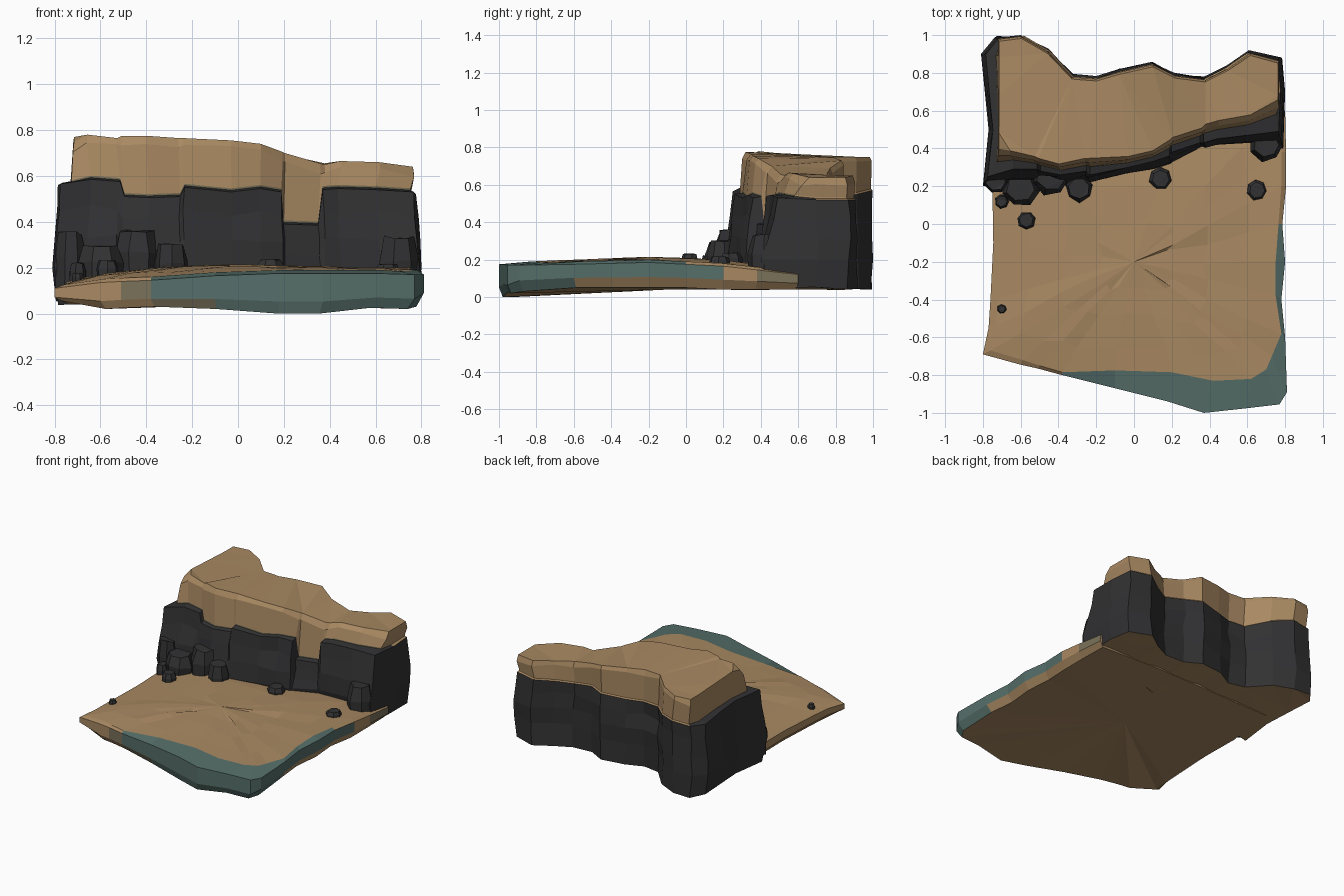
import bpy, bmesh, math, random
from mathutils import Vector

random.seed(4)


def material(name, rgb):
    m = bpy.data.materials.new(name)
    m.diffuse_color = (*rgb, 1)
    return m


MATS = [material("sand", (0.395, 0.25, 0.122)),
        material("dark_rock", (0.031, 0.031, 0.033)),
        material("teal_water_edge", (0.091, 0.156, 0.141)),
        material("olive_wet_sand", (0.19, 0.165, 0.10))]
SAND, ROCK, TEAL, OLIVE = range(4)


def jit(a):
    return random.uniform(-a, a)


def finish(name, bm):
    bmesh.ops.triangulate(bm, faces=[f for f in bm.faces if len(f.verts) > 4])
    bmesh.ops.recalc_face_normals(bm, faces=bm.faces)
    me = bpy.data.meshes.new(name)
    bm.to_mesh(me)
    bm.free()
    for m in MATS:
        me.materials.append(m)
    ob = bpy.data.objects.new(name, me)
    bpy.context.collection.objects.link(ob)
    return ob


def ring(bm, pts):
    return [bm.verts.new(p) for p in pts]


def bridge(bm, a, b, colour):
    """Join two rings; colour is an index or a function of the face index."""
    n = len(a)
    for i in range(n):
        j = (i + 1) % n
        f = bm.faces.new((a[i], a[j], b[j], b[i]))
        f.material_index = colour(i) if callable(colour) else colour


def fan(bm, a, centre, colour):
    c = bm.verts.new(centre)
    for i in range(len(a)):
        bm.faces.new((a[i], a[(i + 1) % len(a)], c)).material_index = colour


# Beach slab outline: x, y, top z, bottom z, then x, y of the sand border
SLAB = [
    (-0.80, -0.69, 0.11, 0.055, -0.76, -0.67), (-0.60, -0.745, 0.135, 0.02, -0.59, -0.72),
    (-0.51, -0.765, 0.14, 0.025, -0.50, -0.75),
    (-0.38, -0.80, 0.145, 0.03, -0.38, -0.785), (-0.10, -0.87, 0.165, 0.02, -0.10, -0.775),
    (0.18, -0.94, 0.175, 0.0, 0.20, -0.785), (0.37, -1.0, 0.175, 0.0, 0.42, -0.83),
    (0.60, -0.975, 0.175, 0.025, 0.62, -0.82), (0.77, -0.955, 0.17, 0.02, 0.70, -0.77),
    (0.81, -0.89, 0.17, 0.03, 0.73, -0.70), (0.80, -0.60, 0.175, 0.05, 0.78, -0.58),
    (0.78, -0.40, 0.18, 0.05, 0.75, -0.38), (0.80, -0.20, 0.185, 0.05, 0.75, -0.20),
    (0.785, 0.0, 0.175, 0.05, 0.765, 0.0), (0.805, 0.20, 0.165, 0.04, 0.78, 0.20),
    (0.805, 0.38, 0.145, 0.04, 0.78, 0.38), (0.80, 0.60, 0.12, 0.04, 0.76, 0.58),
    (0.30, 0.62, 0.13, 0.04, 0.29, 0.60), (-0.70, 0.60, 0.13, 0.04, -0.68, 0.58),
    (-0.75, 0.20, 0.135, 0.04, -0.71, 0.20), (-0.745, -0.10, 0.13, 0.04, -0.71, -0.10),
    (-0.76, -0.40, 0.125, 0.04, -0.72, -0.40), (-0.77, -0.55, 0.12, 0.04, -0.73, -0.54)]


def slab_side(i):
    if 3 <= i <= 13:
        return TEAL
    return OLIVE if i in (2, 15) else SAND


def slab_rim(i):
    return TEAL if 3 <= i <= 12 else SAND


def slab_foot(i):
    if i == 3:
        return OLIVE
    return TEAL if 4 <= i <= 9 else SAND


bm = bmesh.new()
under = ring(bm, [(x * 0.96, y * 0.98, b) for x, y, t, b, u, v in SLAB])
low = ring(bm, [(x, y, b + (0.3 if i < 9 else 0.42) * (t - b))
                for i, (x, y, t, b, u, v) in enumerate(SLAB)])
edge = ring(bm, [(x, y, t) for x, y, t, b, u, v in SLAB])
border = ring(bm, [(u, v, t + 0.015) for x, y, t, b, u, v in SLAB])
fan(bm, under, (0, -0.1, 0.04), SAND)
bridge(bm, under, low, slab_foot)
bridge(bm, low, edge, slab_side)
bridge(bm, edge, border, slab_rim)
last = border
for k, h in ((0.22, 0.6), (0.5, 0.9), (0.75, 1.0)):
    r = ring(bm, [(u * (1 - k) + jit(0.015), v * (1 - k) - 0.2 * k + jit(0.015),
                   t * (1 - h) + 0.206 * h + jit(0.005)) for x, y, t, b, u, v in SLAB])
    bridge(bm, last, r, SAND)
    last = r
fan(bm, last, (0, -0.2, 0.215), SAND)
finish("beach_slab", bm)

# Cliff front: x, base y, rock top y, sand top y, rock top z, sand top z
FRONT = [
    (-0.80, 0.20, 0.25, 0.39, 0.565, 0.75), (-0.66, 0.23, 0.29, 0.38, 0.585, 0.78),
    (-0.53, 0.23, 0.29, 0.35, 0.575, 0.765), (-0.51, 0.24, 0.28, 0.34, 0.51, 0.775),
    (-0.40, 0.20, 0.26, 0.31, 0.505, 0.775), (-0.26, 0.22, 0.28, 0.34, 0.51, 0.765),
    (-0.24, 0.22, 0.26, 0.34, 0.55, 0.765), (-0.03, 0.27, 0.30, 0.35, 0.53, 0.755),
    (0.10, 0.29, 0.33, 0.38, 0.545, 0.74), (0.195, 0.32, 0.36, 0.44, 0.53, 0.705),
    (0.205, 0.33, 0.38, 0.45, 0.39, 0.70), (0.36, 0.41, 0.43, 0.50, 0.385, 0.655),
    (0.38, 0.41, 0.43, 0.52, 0.54, 0.65), (0.45, 0.42, 0.45, 0.54, 0.545, 0.665),
    (0.62, 0.43, 0.47, 0.57, 0.54, 0.66), (0.79, 0.40, 0.49, 0.65, 0.53, 0.64)]
# Cliff back and ends: x, y, rock top z, sand top z
BACK = [
    (0.80, 0.70, 0.52, 0.64), (0.785, 0.87, 0.52, 0.64), (0.62, 0.91, 0.52, 0.65),
    (0.50, 0.83, 0.51, 0.65), (0.38, 0.77, 0.50, 0.655), (0.22, 0.79, 0.53, 0.69),
    (0.10, 0.85, 0.53, 0.73), (-0.08, 0.81, 0.52, 0.745), (-0.20, 0.775, 0.52, 0.75),
    (-0.33, 0.785, 0.52, 0.75), (-0.46, 0.92, 0.55, 0.75), (-0.60, 1.0, 0.57, 0.75),
    (-0.74, 0.985, 0.56, 0.75), (-0.81, 0.90, 0.56, 0.75), (-0.79, 0.70, 0.57, 0.76),
    (-0.77, 0.50, 0.57, 0.77)]
CLIFF = FRONT + [(x, y, y - 0.003, y - 0.008, b, t) for x, y, b, t in BACK]


def sand_x(x):
    return max(-0.72, min(0.768, x))


def rock_row(k, bump):
    return [(x * (1 - 0.03 * k) + jit(bump * 0.4), yb + (yk - yb) * k + jit(bump),
             0.2 + (b - 0.2) * k + jit(bump)) for x, yb, yk, ys, b, t in CLIFF]


def ledge_row(lift):
    return [(x * 0.35 + sand_x(x) * 0.62, yk * 0.4 + ys * 0.6 - 0.005, b + lift)
            for x, yb, yk, ys, b, t in CLIFF]


def ledge_colour(i):
    return SAND if 16 <= i <= 27 else ROCK


def fringe_colour(i):
    return OLIVE if i < 15 else SAND


bm = bmesh.new()
rows = [(ring(bm, [(x * 0.98, yb + (0.04 if i < 16 else jit(0.015)), 0.045 + jit(0.01))
                   for i, (x, yb, yk, ys, b, t) in enumerate(CLIFF)]), ROCK)]
rows.append((ring(bm, rock_row(0, 0)), ROCK))
rows.append((ring(bm, rock_row(0.35, 0.014)), ROCK))
rows.append((ring(bm, rock_row(0.7, 0.014)), ROCK))
rows.append((ring(bm, rock_row(1, 0)), ROCK))
rows.append((ring(bm, ledge_row(0.008)), ledge_colour))
rows.append((ring(bm, ledge_row(0.016)), fringe_colour))
rows.append((ring(bm, [(sand_x(x), yk * 0.2 + ys * 0.8, t - 0.035 + jit(0.012))
                       for x, yb, yk, ys, b, t in CLIFF]), SAND))
rows.append((ring(bm, [(sand_x(x) * 0.993, ys + (0.008 if i < 16 else -0.01), t)
                       for i, (x, yb, yk, ys, b, t) in enumerate(CLIFF)]), SAND))
for (a, _), (b, col) in zip(rows, rows[1:]):
    bridge(bm, a, b, col)
bm.faces.new(rows[-1][0]).material_index = SAND
bm.faces.new(rows[0][0][::-1]).material_index = SAND
finish("cliff", bm)

# Blocky boulders at the foot of the cliff: x, y, centre z, radius, half height
BOULDERS = [
    (-0.60, 0.19, 0.20, 0.10, 0.10), (-0.73, 0.23, 0.22, 0.07, 0.13),
    (-0.44, 0.25, 0.24, 0.10, 0.12), (-0.29, 0.19, 0.20, 0.075, 0.10),
    (-0.57, 0.02, 0.19, 0.05, 0.04), (-0.70, 0.12, 0.17, 0.04, 0.05),
    (0.14, 0.24, 0.20, 0.06, 0.035), (0.65, 0.18, 0.19, 0.055, 0.025),
    (0.70, 0.42, 0.20, 0.09, 0.13), (-0.70, -0.45, 0.155, 0.025, 0.02)]
for n, (x, y, z, r, h) in enumerate(BOULDERS):
    bm = bmesh.new()
    turn = jit(1)
    for k, s in ((-1, 0.95), (0.2, 1.0), (1, 0.75)):
        lvl = ring(bm, [(x + r * s * math.cos(a + turn) * random.uniform(0.9, 1.08),
                         y + r * s * math.sin(a + turn) * random.uniform(0.9, 1.08),
                         z + h * k + jit(0.08 * h))
                        for a in (i * math.tau / 7 for i in range(7))])
        if k == -1:
            bm.faces.new(lvl[::-1]).material_index = ROCK
        else:
            bridge(bm, prev, lvl, ROCK)
        prev = lvl
    bm.faces.new(prev).material_index = ROCK
    finish(f"boulder_{n + 1}", bm)
